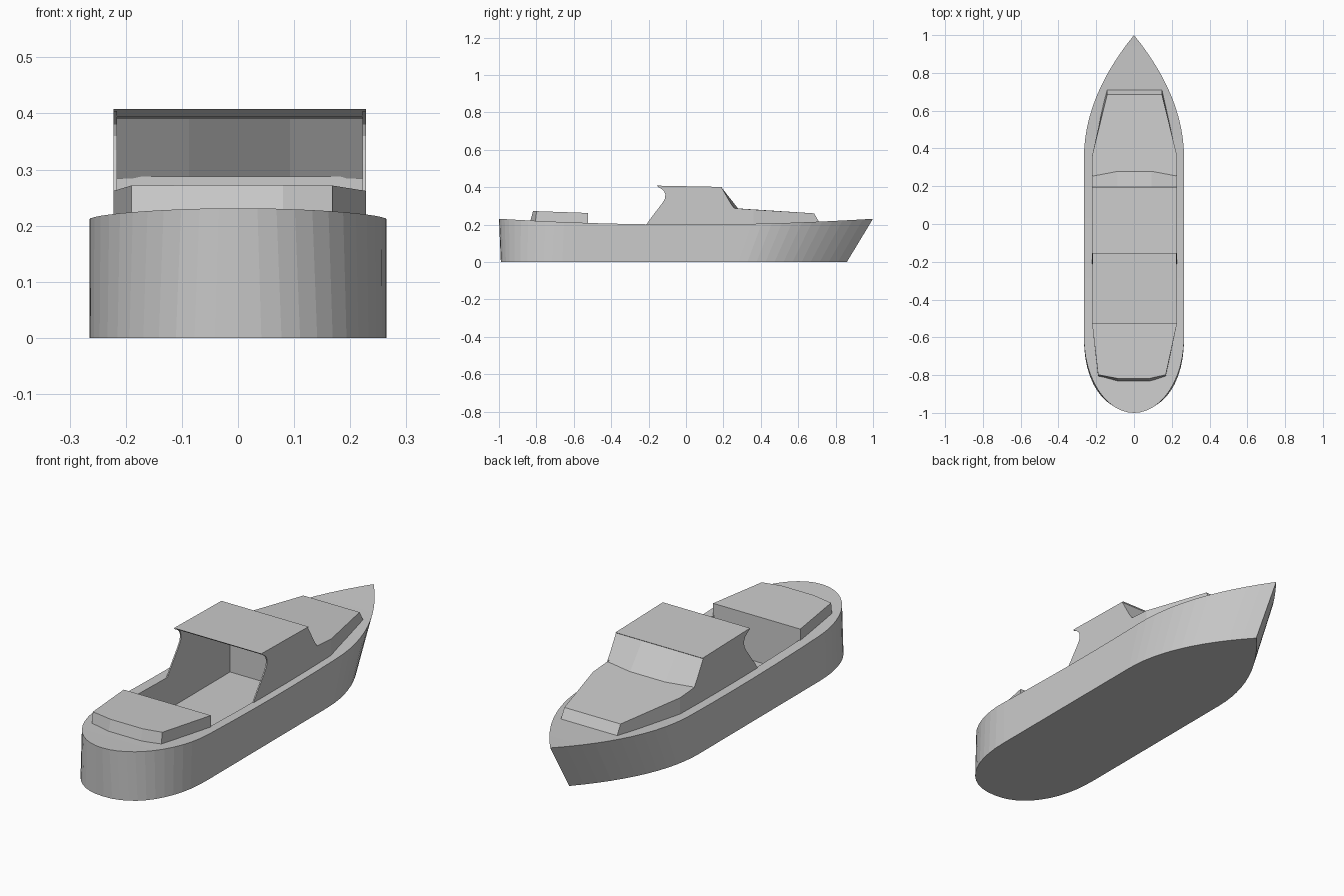
import bpy, bmesh, math

cube = bpy.data.objects.get("Cube")
if cube:
    bpy.data.objects.remove(cube, do_unlink=True)

# One plain colour for the whole boat
GREY = (0.6, 0.6, 0.6, 1)
paint = bpy.data.materials.new("light grey")
paint.use_nodes = True
paint.diffuse_color = GREY
paint.node_tree.nodes["Principled BSDF"].inputs["Base Color"].default_value = GREY

CX = 0.003      # cabin sits a hair off the centreline
HALF = 0.225    # cabin half width
WALL = 0.006


def finish(name, bm):
    bmesh.ops.remove_doubles(bm, verts=bm.verts, dist=0.0002)
    bmesh.ops.recalc_face_normals(bm, faces=bm.faces)
    mesh = bpy.data.meshes.new(name)
    bm.to_mesh(mesh)
    bm.free()
    mesh.materials.append(paint)
    obj = bpy.data.objects.new(name, mesh)
    bpy.context.collection.objects.link(obj)
    return obj


def loft(name, first, second):
    """Closed solid between two matching loops of points."""
    bm = bmesh.new()
    a = [bm.verts.new(p) for p in first]
    b = [bm.verts.new(p) for p in second]
    bm.faces.new(a)
    bm.faces.new(b)
    for i in range(len(a)):
        j = (i + 1) % len(a)
        bm.faces.new((a[i], a[j], b[j], b[i]))
    return finish(name, bm)


def across(name, profile, x0, x1):
    """Side profile of (y, z) points extruded across the boat."""
    return loft(name, [(x0, y, z) for y, z in profile], [(x1, y, z) for y, z in profile])


def sheer(y):
    return 0.2 + 0.031 * y * y


def stations(stern, bow, bow_start, power):
    """(half width, y) from stern to bow."""
    beam, stern_start, n = 0.265, -0.6, 12
    pts = []
    for i in range(n + 1):
        a = math.pi / 2 * i / n
        pts.append((beam * math.sin(a) ** (2 / power),
                    stern_start + (stern - stern_start) * math.cos(a) ** (2 / power)))
    for i in range(1, 7):
        pts.append((beam, stern_start + (bow_start - stern_start) * i / 6))
    for i in range(1, n + 1):
        t = i / n
        pts.append((beam * (1 - t * t), bow_start + (bow - bow_start) * t))
    return pts


# Hull: flat bottom, raked bow, deck rising to both ends
top = stations(-1.0, 1.0, 0.35, 2)
bottom = stations(-0.99, 0.86, 0.28, 2.2)
bm = bmesh.new()
rows = []
for (tw, ty), (bw, by) in zip(top, bottom):
    ring = [(-tw, ty, sheer(ty)), (tw, ty, sheer(ty)), (bw, by, 0), (-bw, by, 0)]
    rows.append([bm.verts.new(p) for p in ring])
for r, s in zip(rows, rows[1:]):
    for i in range(4):
        j = (i + 1) % 4
        bm.faces.new((r[i], r[j], s[j], s[i]))
bmesh.ops.dissolve_degenerate(bm, dist=0.0002, edges=bm.edges)
hull = finish("hull", bm)

# Open cockpit cut down into the hull
inner = HALF - WALL
cutter = across("cockpit_cutter", [(-0.525, 0.05), (0.25, 0.05), (0.25, 0.6), (-0.525, 0.6)],
                CX - inner, CX + inner)
cutter.hide_render = True
cut = hull.modifiers.new("cockpit", "BOOLEAN")
cut.operation = "DIFFERENCE"
cut.solver = "EXACT"
cut.object = cutter
bpy.context.view_layer.objects.active = hull
bpy.ops.object.modifier_apply(modifier=cut.name)
bpy.data.objects.remove(cutter, do_unlink=True)

# Stern locker with a faceted, sloping back
locker_low = [(-0.222, -0.525), (-0.19, -0.808), (-0.085, -0.837),
              (0.08, -0.837), (0.168, -0.808), (0.228, -0.525)]
locker_high = [(-0.222, -0.525), (-0.19, -0.798), (-0.085, -0.818),
               (0.08, -0.818), (0.168, -0.798), (0.228, -0.525)]
loft("stern_locker", [(x, y, 0.2) for x, y in locker_low],
     [(x, y, 0.262 - 0.035 * (y + 0.525)) for x, y in locker_high])


# Low forward cabin tapering toward the bow
def trunk(nose, nose_z, base):
    half = [(HALF, 0.25, 0.288), (HALF, 0.36, 0.28), (0.145, nose, nose_z)]
    loop = half + [(-x, y, z) for x, y, z in reversed(half)]
    return [(x + CX, y, base or z) for x, y, z in loop]


loft("forward_cabin", trunk(0.725, 0.26, 0.19), trunk(0.685, 0.26, None))

# Wheelhouse side walls with a hooked rear edge
side = [(-0.215, 0.195), (-0.195, 0.225), (-0.13, 0.31), (-0.114, 0.335), (-0.11, 0.36),
        (-0.118, 0.38), (-0.135, 0.393), (-0.155, 0.404), (0.178, 0.398),
        (0.258, 0.287), (0.258, 0.195)]
for name, s in (("left_wall", 1), ("right_wall", -1)):
    across(name, side, CX + s * inner, CX + s * HALF)

# Roof plate
across("roof", [(-0.155, 0.408), (-0.135, 0.394), (0.182, 0.39), (0.195, 0.401)],
       CX - HALF, CX + HALF)

# Windscreen: straight at the roof, bowed forward at the base
base = [(-HALF, 0.256), (-0.09, 0.28), (0.09, 0.28), (HALF, 0.256)]
low = [(x + CX, y, 0.284) for x, y in base]
high = [(x + CX, 0.19, 0.398) for x, y in base]
bm = bmesh.new()
for shift in (0, -0.012):
    lo = [bm.verts.new((x, y + shift, z)) for x, y, z in low]
    hi = [bm.verts.new((x, y + shift, z)) for x, y, z in high]
    for i in range(3):
        bm.faces.new((lo[i], lo[i + 1], hi[i + 1], hi[i]))
bmesh.ops.bridge_loops(bm, edges=[e for e in bm.edges if e.is_boundary])
finish("windscreen", bm)
